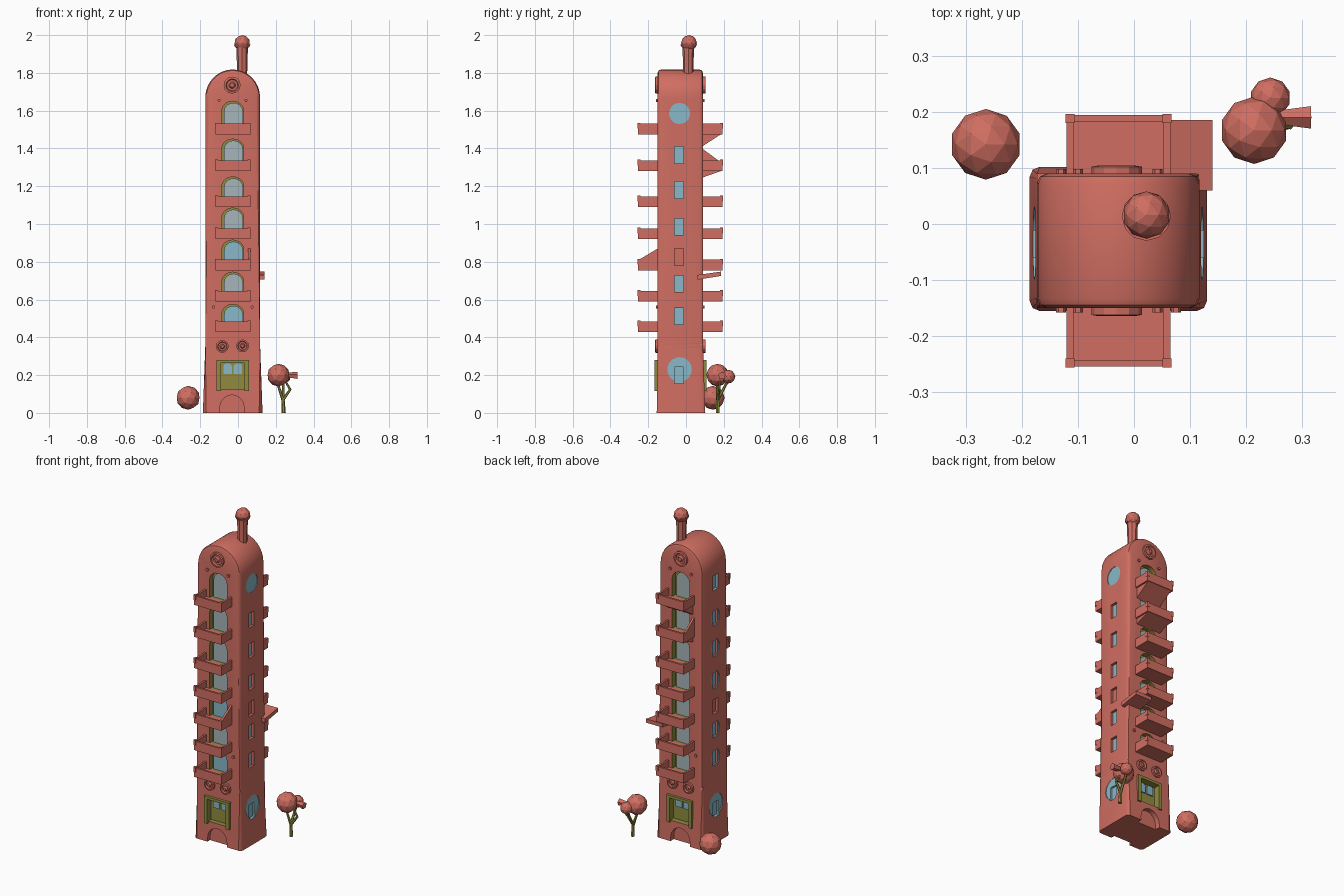
import bpy, bmesh, math
from mathutils import Vector, Matrix

if "Cube" in bpy.data.objects:
    bpy.data.objects.remove(bpy.data.objects["Cube"])

CX, CY, HD = -0.028, -0.03, 0.12        # tower centre and half depth
FLOORS = [1.475, 1.28, 1.09, 0.92, 0.755, 0.59, 0.427]   # balcony bottoms
TOPS = [1.65, 1.45, 1.25, 1.085, 0.915, 0.745, 0.575]    # window tops

def mat(name, rgb):
    m = bpy.data.materials.new(name)
    m.diffuse_color = (*rgb, 1)
    m.use_nodes = True
    m.node_tree.nodes["Principled BSDF"].inputs["Base Color"].default_value = m.diffuse_color
    return m

MATS = [mat("coral_red", (0.63, 0.155, 0.12)), mat("olive", (0.28, 0.26, 0.05)),
        mat("sky_glass", (0.25, 0.48, 0.57)), mat("grey_glass", (0.38, 0.46, 0.48))]
RED, OLIVE, BLUE, GREY = range(4)

def finish(bm, name):
    bmesh.ops.recalc_face_normals(bm, faces=bm.faces)
    me = bpy.data.meshes.new(name)
    bm.to_mesh(me)
    bm.free()
    for m in MATS:
        me.materials.append(m)
    ob = bpy.data.objects.new(name, me)
    bpy.context.collection.objects.link(ob)
    return ob

def prism(bm, pts, axis, a, b, side=RED, end=RED):
    """Extrude a 2D outline along axis 'x' (y,z points) or 'y' (x,z points) from a to b."""
    put = (lambda p, d: (d, p[0], p[1])) if axis == 'x' else (lambda p, d: (p[0], d, p[1]))
    va = [bm.verts.new(put(p, a)) for p in pts]
    vb = [bm.verts.new(put(p, b)) for p in pts]
    n = len(pts)
    bm.faces.new(va).material_index = end
    bm.faces.new(vb).material_index = end
    for i in range(n):
        bm.faces.new((va[i], va[(i + 1) % n], vb[(i + 1) % n], vb[i])).material_index = side

def rect(x0, x1, z0, z1):
    return [(x0, z0), (x1, z0), (x1, z1), (x0, z1)]

def box(bm, x0, x1, y0, y1, z0, z1, m=RED):
    prism(bm, rect(x0, x1, z0, z1), 'y', y0, y1, m, m)

def arch(cx, hw, z0, z1, rise, n=8):
    arc = [(cx + hw * math.cos(math.pi * i / n), z1 - rise + rise * math.sin(math.pi * i / n))
           for i in range(n + 1)]
    return [(cx - hw, z0), (cx + hw, z0)] + arc

def disc(cx, cz, r, n=20, rz=None):
    return [(cx + r * math.cos(2 * math.pi * i / n), cz + (rz or r) * math.sin(2 * math.pi * i / n))
            for i in range(n)]

def half_width(z):
    return 0.145 + 0.013 * max(0, 0.36 - z) / 0.36

# Tower body: arched outline extruded in depth, flared at the base, rounded edges
bm = bmesh.new()
outline = [(CX - 0.158, 0), (CX + 0.158, 0), (CX + 0.145, 0.36)]
outline += [(CX + 0.145 * math.cos(math.pi * i / 16), 1.67 + 0.148 * math.sin(math.pi * i / 16)) for i in range(17)]
outline.append((CX - 0.145, 0.36))
prism(bm, outline, 'y', CY - HD, CY + HD)
bmesh.ops.bisect_plane(bm, geom=bm.verts[:] + bm.edges[:] + bm.faces[:], plane_co=(0, 0, 0.36), plane_no=(0, 0, 1))
for v in bm.verts:
    if v.co.z < 0.001:
        v.co.y += 0.012 if v.co.y > 0 else -0.005
bmesh.ops.recalc_face_normals(bm, faces=bm.faces)
rim = [e for e in bm.edges if len(e.link_faces) == 2
       and e.link_faces[0].normal.dot(e.link_faces[1].normal) < 0.3
       and max(v.co.z for v in e.verts) > 0.01]
bmesh.ops.bevel(bm, geom=rim, offset=0.018, segments=2, affect='EDGES', profile=0.5)
tower = finish(bm, "tower_body")

# Recesses: round side patches first, then windows, doors and base niches
discs = bmesh.new()
cuts = bmesh.new()
panes = bmesh.new()
for s in (-1, 1):
    wall = CY + s * HD
    for i, (z0, z1) in enumerate(zip(FLOORS, TOPS)):
        prism(cuts, arch(CX, 0.058, z0 + 0.012, z1, 0.05), 'y', wall + s * 0.05, wall - s * 0.03, OLIVE, OLIVE)
        glass = BLUE if s < 0 and i in (4, 6) else GREY
        prism(panes, arch(CX - s * 0.004, 0.05, z0 + 0.012, z1 - 0.008, 0.046), 'y',
              wall - s * 0.031, wall - s * 0.022, glass, glass)
    prism(cuts, rect(CX - 0.066, CX + 0.066, 0.125, 0.265), 'y', wall + s * 0.05, wall - s * 0.025, OLIVE, OLIVE)
    for x in (-0.055, -0.001):
        prism(panes, arch(x, 0.022, 0.205, 0.262, 0.015), 'y', wall - s * 0.026, wall - s * 0.018, BLUE, BLUE)
    prism(cuts, arch(CX - 0.004, 0.065, -0.02, 0.095, 0.07), 'y', wall + s * 0.05, wall - s * 0.02)
    # side walls; the left side has oval patches around some windows
    for z, m in ((1.365, BLUE), (1.18, BLUE), (0.985, BLUE), (0.825, RED), (0.683, BLUE), (0.512, BLUE), (0.2, BLUE)):
        x = CX + s * half_width(z)
        prism(cuts, rect(-0.06, -0.012, z - 0.044, z + 0.044), 'x', x + s * 0.05, x - s * 0.016,
              BLUE if z < 0.3 else RED, m)
        if s < 0 and m == BLUE and z > 0.3:
            prism(discs, disc(-0.036, z, 0.04, 16, 0.054), 'x', x - 0.05, x + 0.004, BLUE, BLUE)
    for z, r in ((1.585, 0.056), (0.23, 0.065)):
        x = CX + s * half_width(z)
        if s < 0 and z > 1:
            prism(cuts, rect(-0.06, -0.012, z - 0.05, z + 0.04), 'x', x - 0.05, x + 0.016, BLUE, BLUE)
        else:
            prism(discs, disc(-0.034, z, r), 'x', x + s * 0.05, x - s * 0.004, BLUE, BLUE)
for bmc, name in ((discs, "patch_cutter"), (cuts, "opening_cutter")):
    cutter = finish(bmc, name)
    cutter.hide_render = True
    mod = tower.modifiers.new(name, 'BOOLEAN')
    mod.operation, mod.solver, mod.object = 'DIFFERENCE', 'EXACT', cutter
    bpy.context.view_layer.objects.active = tower
    bpy.ops.object.modifier_apply(modifier=name)
    bpy.data.objects.remove(cutter)
bpy.ops.object.select_all(action='DESELECT')
tower.select_set(True)
bpy.ops.object.shade_smooth_by_angle(angle=math.radians(32))
finish(panes, "window_panes")

# Balconies: open troughs on the front and back
bm = bmesh.new()
X0, X1 = -0.12, 0.065
for s in (-1, 1):
    wall = CY + s * (HD - 0.004)
    out = CY + s * 0.224
    for z in FLOORS:
        box(bm, X0, X1, wall, out, z, z + 0.014)
        box(bm, X0, X1, out - s * 0.012, out, z + 0.014, z + 0.056)
        for x in (X0, X1 - 0.012):
            box(bm, x, x + 0.012, wall, out - s * 0.012, z + 0.014, z + 0.056)
            box(bm, x - 0.002, x + 0.014, out - s * 0.014, out + s * 0.002, z + 0.03, z + 0.061)
finish(bm, "balconies")

# Sloping brackets and awnings seen on a few balconies
bm = bmesh.new()
prism(bm, [(0.085, 1.41), (0.19, 1.478), (0.085, 1.478)], 'x', X0 + 0.01, X1 - 0.01)
prism(bm, [(0.085, 1.4), (0.18, 1.33), (0.085, 1.33)], 'x', X0, X0 + 0.012)
prism(bm, [(0.085, 1.245), (0.19, 1.282), (0.085, 1.282)], 'x', X0 + 0.01, X1 - 0.01)
prism(bm, [(-0.15, 0.87), (-0.25, 0.81), (-0.15, 0.81)], 'x', X1 - 0.012, X1)
prism(bm, [(0.06, 0.705), (0.185, 0.725), (0.185, 0.748), (0.06, 0.73)], 'x', 0.03, 0.14)
finish(bm, "balcony_brackets")

# Door frames
bm = bmesh.new()
for s in (-1, 1):
    a, b = CY + s * (HD - 0.01), CY + s * (HD + 0.018)
    for x in (CX - 0.085, CX + 0.063):
        box(bm, x, x + 0.022, a, b, 0.115, 0.28, OLIVE)
    box(bm, CX - 0.063, CX + 0.063, a, b, 0.264, 0.28, OLIVE)
finish(bm, "door_frames")

# Rosettes and studs: raised rings with a button in the middle
bm = bmesh.new()
for s in (-1, 1):
    w = CY + s * HD
    for x, z, r in ((CX - 0.055, 0.352, 0.034), (CX + 0.052, 0.355, 0.034), (CX - 0.003, 1.735, 0.045)):
        n = 12
        rings = [[bm.verts.new((x + r * k * math.cos(2 * math.pi * i / n), w + s * d,
                                z + r * k * math.sin(2 * math.pi * i / n))) for i in range(n)]
                 for k, d in ((1, -0.005), (1, 0.012), (0.75, 0.014), (0.65, 0.004), (0.4, 0.004), (0.25, 0.014))]
        for p, q in zip(rings, rings[1:]):
            for i in range(n):
                bm.faces.new((p[i], p[(i + 1) % n], q[(i + 1) % n], q[i]))
        bm.faces.new(rings[-1])
    for x, z in ((-0.1, 1.655), (0.042, 1.655), (-0.13, 0.56), (0.075, 0.56)):
        prism(bm, disc(x, z, 0.009, 6), 'y', w - s * 0.005, w + s * 0.008)
finish(bm, "rosettes")

def ball(bm, c, r, sub=2):
    bmesh.ops.create_icosphere(bm, subdivisions=sub, radius=r, matrix=Matrix.Translation(c))

def rod(bm, p, q, r0, r1, n=8, m=RED):
    p, q = Vector(p), Vector(q)
    rot = (q - p).to_track_quat('Z', 'Y').to_matrix().to_4x4()
    old = set(bm.faces)
    bmesh.ops.create_cone(bm, cap_ends=True, segments=n, radius1=r0, radius2=r1, depth=(q - p).length,
                          matrix=Matrix.Translation((p + q) / 2) @ rot)
    for f in set(bm.faces) - old:
        f.material_index = m

# Chimney with a collar and round cap
bm = bmesh.new()
rod(bm, (0.022, 0.012, 1.74), (0.022, 0.012, 1.95), 0.025, 0.031, 8)
rod(bm, (0.022, 0.014, 1.935), (0.022, 0.014, 1.95), 0.036, 0.044, 12)
ball(bm, (0.022, 0.016, 1.958), 0.042)
finish(bm, "chimney")

# Round shrub
bm = bmesh.new()
ball(bm, (-0.264, 0.142, 0.08), 0.063)
finish(bm, "round_shrub")

# Tree: forked trunk, two crowns and a pointed leaf cluster
bm = bmesh.new()
FORK = (0.238, 0.168, 0.07)
rod(bm, (0.242, 0.168, 0), FORK, 0.011, 0.009, 6, OLIVE)
for tip in ((0.208, 0.165, 0.16), (0.278, 0.175, 0.125), (0.24, 0.225, 0.175)):
    rod(bm, FORK, tip, 0.009, 0.006, 6, OLIVE)
rod(bm, (0.278, 0.175, 0.12), (0.25, 0.18, 0.17), 0.007, 0.005, 6, OLIVE)
finish(bm, "tree_trunk")
bm = bmesh.new()
ball(bm, (0.214, 0.167, 0.2), 0.06)
ball(bm, (0.243, 0.225, 0.192), 0.036)
rod(bm, (0.25, 0.19, 0.2), (0.315, 0.19, 0.197), 0.012, 0.021, 5)
finish(bm, "tree_crown")
